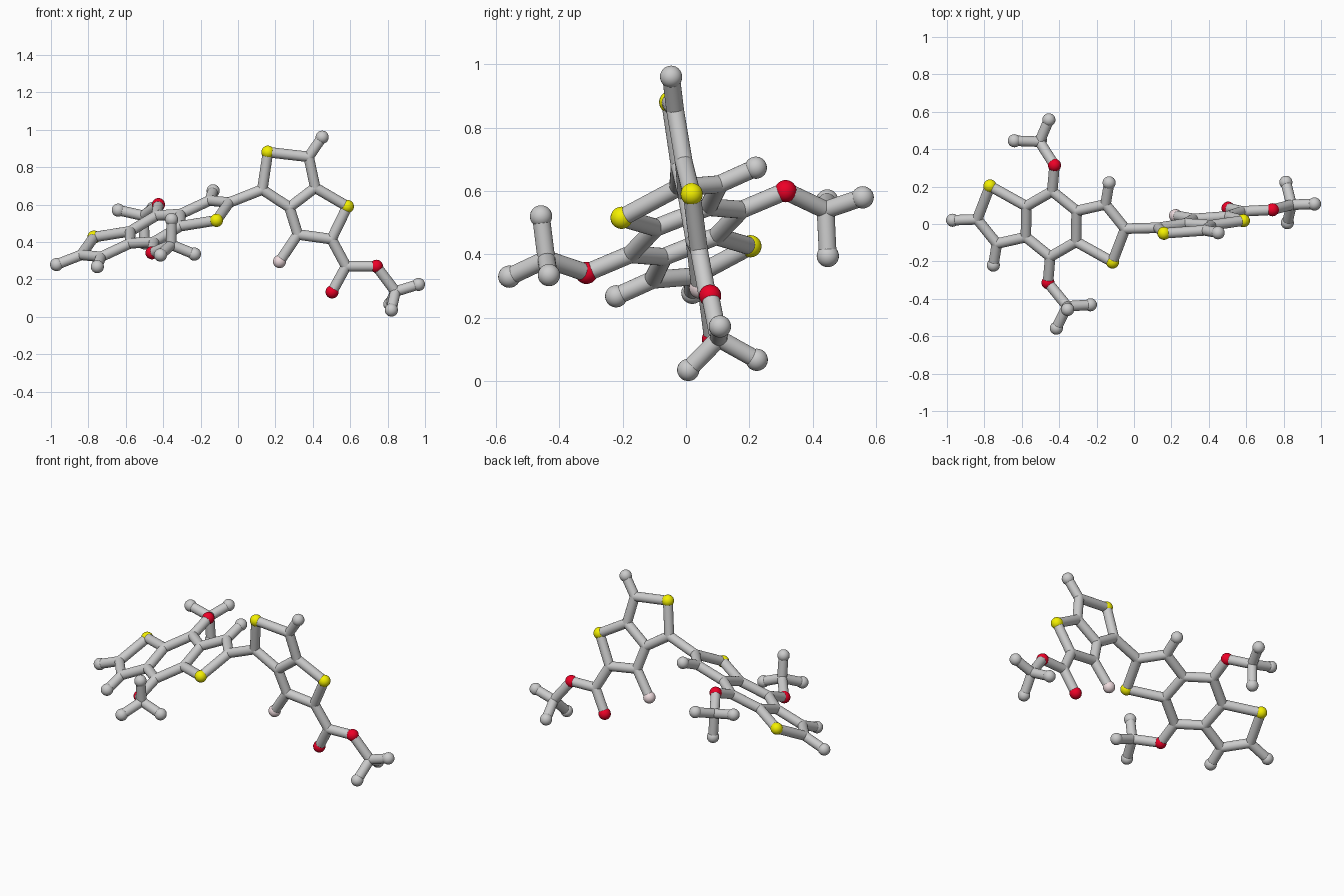
import bpy, bmesh
from mathutils import Vector, Matrix

if "Cube" in bpy.data.objects:
    bpy.data.objects.remove(bpy.data.objects["Cube"])

STICK, BALL = 0.028, 0.035


def mat(name, rgb):
    m = bpy.data.materials.new(name)
    m.diffuse_color = (*rgb, 1)
    m.use_nodes = True
    m.node_tree.nodes["Principled BSDF"].inputs["Base Color"].default_value = m.diffuse_color
    return m


YELLOW = mat("yellow", (0.9, 0.87, 0.0))
RED = mat("red", (0.85, 0.0, 0.02))
PINK = mat("pink", (0.85, 0.70, 0.72))


def finish(bm, name, material=None):
    me = bpy.data.meshes.new(name)
    bm.to_mesh(me)
    bm.free()
    ob = bpy.data.objects.new(name, me)
    bpy.context.collection.objects.link(ob)
    if material:
        me.materials.append(material)
    for p in me.polygons:
        p.use_smooth = len(p.vertices) < 5
    return ob


def add_ball(bm, p, r):
    bmesh.ops.create_uvsphere(bm, u_segments=24, v_segments=16, radius=r,
                              matrix=Matrix.Translation(p))


def balls(name, points, material=None, r=BALL):
    bm = bmesh.new()
    for p in points:
        add_ball(bm, p, r)
    return finish(bm, name, material)


# Sticks along pairs of atoms, with round joints of the same thickness
def sticks(name, atoms, bonds):
    bm = bmesh.new()
    for pair in bonds.split():
        a, b = (atoms[k] for k in pair.split("-"))
        d = b - a
        m = Matrix.Translation((a + b) / 2) @ d.to_track_quat('Z', 'Y').to_matrix().to_4x4()
        bmesh.ops.create_cone(bm, cap_ends=True, segments=24, radius1=STICK,
                              radius2=STICK, depth=d.length, matrix=m)
    for k in sorted({k for pair in bonds.split() for k in pair.split("-")}):
        add_ball(bm, atoms[k], STICK)
    return finish(bm, name)


# Atom positions: the left rings lie in one tilted plane, the right rings in another
def left(x, y):
    return Vector((x, y, 0.638 + 0.378 * x + 0.389 * y))


def right(x, z):
    return Vector((x, 0.079 + 0.053 * x - 0.156 * z, z))


A = {}
half = {"s": (-0.77, 0.203), "a": (-0.838, 0.025), "b": (-0.733, -0.105),
        "c": (-0.578, -0.07), "d": (-0.576, 0.095), "e": (-0.437, 0.175),
        "o": (-0.425, 0.314), "h": (-0.752, -0.22)}
for k, (x, y) in half.items():
    A[k + "1"] = left(x, y)
    A[k + "2"] = left(-0.885 - x, -y)      # same half turned about the centre
A["tip"] = left(-0.97, 0.02)

for k, p in {"p": (0.13, 0.68), "S": (0.16, 0.88), "q": (0.378, 0.855),
             "H": (0.45, 0.96), "r": (0.413, 0.69), "t": (0.275, 0.585),
             "T": (0.585, 0.59), "u": (0.50, 0.415), "v": (0.32, 0.44),
             "F": (0.222, 0.295), "w": (0.578, 0.27), "O": (0.503, 0.133),
             "E": (0.74, 0.27)}.items():
    A[k] = right(*p)

# Branch ends: a centre and three tips each
branches = {
    "m": [(-0.505, 0.44, 0.54), (-0.455, 0.557, 0.58), (-0.64, 0.445, 0.57), (-0.50, 0.447, 0.395)],
    "n": [(-0.357, -0.44, 0.385), (-0.415, -0.557, 0.33), (-0.233, -0.432, 0.335), (-0.355, -0.457, 0.52)],
    "k": [(0.842, 0.103, 0.135), (0.965, 0.107, 0.173), (0.812, 0.223, 0.068), (0.82, 0.007, 0.036)]}
for k, pts in branches.items():
    for i, p in enumerate(pts):
        A[f"{k}{i}"] = Vector(p)

# Left fused rings
ring = " ".join("s{0}-a{0} a{0}-b{0} b{0}-c{0} c{0}-d{0} d{0}-s{0} d{0}-e{0} b{0}-h{0}".format(i) for i in "12")
sticks("left_ring_sticks", A, ring + " e1-c2 e2-c1 a1-tip")
balls("left_ring_ends", [A["h1"], A["h2"], A["tip"]])

# Right fused rings and the link between the two halves
sticks("link_stick", A, "a2-p")
sticks("right_ring_sticks", A, "p-S S-q q-r r-t t-p r-T T-u u-v v-t q-H v-F")
balls("right_ring_end", [A["H"]])

# Side branches
for name, k, path in (("back_branch", "m", "e1-o1 o1-m0"),
                      ("front_branch", "n", "e2-o2 o2-n0"),
                      ("right_branch", "k", "u-w w-O w-E E-k0")):
    sticks(name + "_sticks", A, path + "".join(f" {k}0-{k}{i}" for i in (1, 2, 3)))
    balls(name + "_ends", [A[f"{k}{i}"] for i in (1, 2, 3)])

# Coloured balls
balls("yellow_balls", [A[k] for k in ("s1", "s2", "S", "T")], YELLOW)
balls("red_balls", [A[k] for k in ("o1", "o2", "O", "E")], RED)
balls("pink_ball", [A["F"]], PINK)
